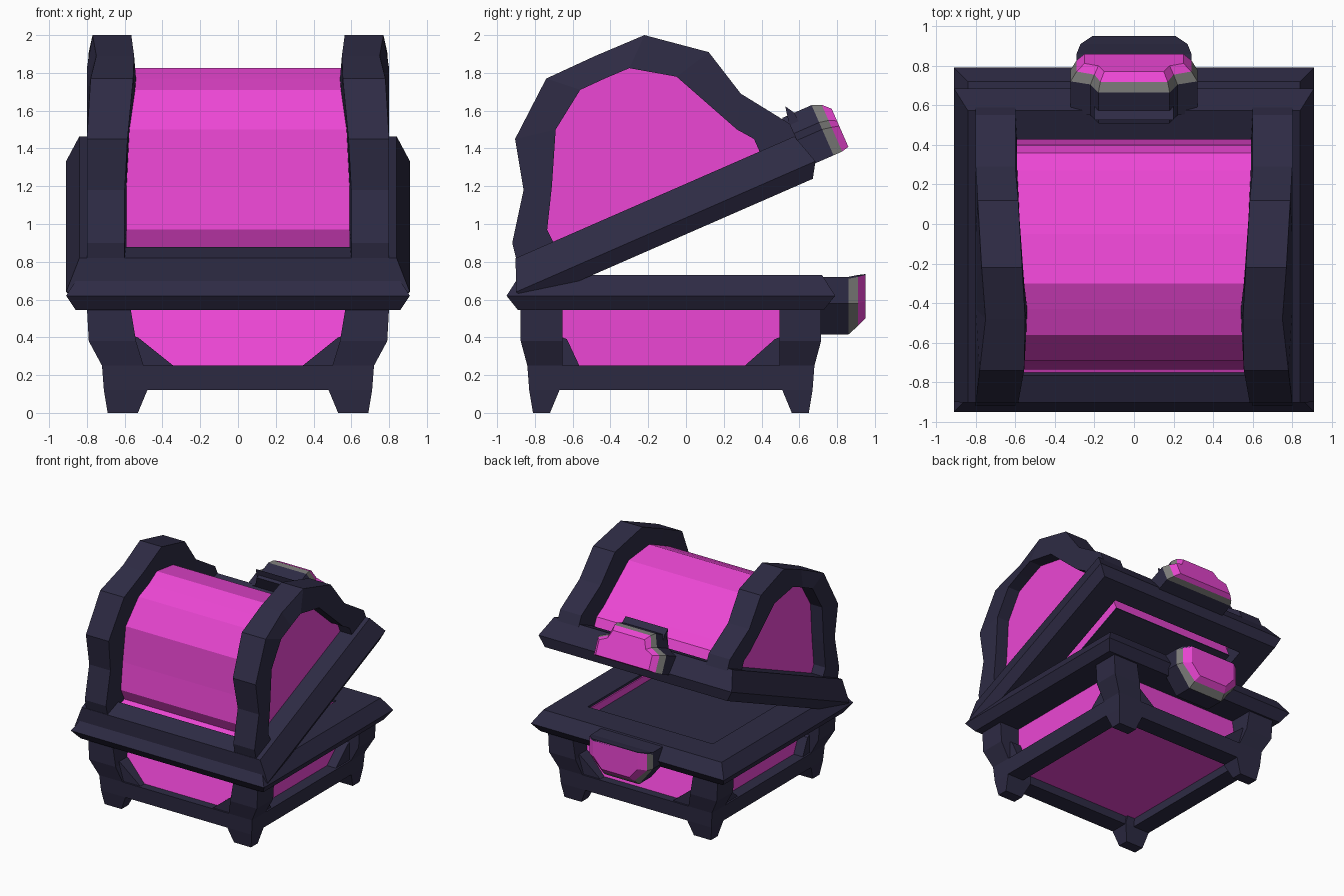
import bpy, bmesh, math
from mathutils import Matrix, Vector

if "Cube" in bpy.data.objects:
    bpy.data.objects.remove(bpy.data.objects["Cube"])


def material(name, rgb):
    m = bpy.data.materials.new(name)
    m.diffuse_color = (*rgb, 1)
    m.use_nodes = True
    m.node_tree.nodes["Principled BSDF"].inputs["Base Color"].default_value = m.diffuse_color
    return m


DARK = material("dark_trim", (0.027, 0.024, 0.058))
PINK = material("pink_panel", (0.84, 0.062, 0.66))
GREY = material("grey_metal", (0.21, 0.21, 0.20))
CY = -0.08  # middle of the base in y
# lid space: x, u along the lid, v out of the lid
LID = Matrix.Translation((0, -0.90, 0.64)) @ Matrix.Rotation(math.radians(23.6), 4, 'X')
BASE = Matrix.Translation((0, CY, 0))


def loft(name, loops, mat, M=Matrix(), ring=False):
    """Skin equal-sized loops of points; cap the ends or join last to first."""
    bm = bmesh.new()
    rows = [[bm.verts.new(M @ Vector(p)) for p in loop] for loop in loops]
    n = len(rows[0])
    pairs = list(zip(rows, rows[1:]))
    if ring:
        pairs.append((rows[-1], rows[0]))
    else:
        bm.faces.new(rows[0])
        bm.faces.new(rows[-1])
    for a, b in pairs:
        for i in range(n):
            j = (i + 1) % n
            bm.faces.new((a[i], a[j], b[j], b[i]))
    bmesh.ops.recalc_face_normals(bm, faces=bm.faces)
    me = bpy.data.meshes.new(name)
    bm.to_mesh(me)
    bm.free()
    me.materials.append(mat)
    ob = bpy.data.objects.new(name, me)
    bpy.context.collection.objects.link(ob)
    return ob


def rect(x0, x1, y0, y1, z):
    return [(x0, y0, z), (x1, y0, z), (x1, y1, z), (x0, y1, z)]


def crect(hx, hy, z):
    return rect(-hx, hx, -hy, hy, z)


def prism(name, profile, x0, x1, mat, M=Matrix()):
    """Extrude a (y, z) profile along x."""
    return loft(name, [[(x, y, z) for y, z in profile] for x in (x0, x1)], mat, M)


# ---- base ----
loft("base_body", [crect(.62, .69, .19), crect(.62, .69, .25), crect(.62, .58, .57)], PINK, BASE)
loft("bottom_frame", [crect(.71, .75, .12), crect(.72, .76, .25), crect(.56, .60, .25),
                      crect(.56, .60, .12)], DARK, BASE, ring=True)
loft("base_rim", [crect(.86, .81, .545), crect(.91, .87, .62), crect(.84, .80, .73),
                  crect(.59, .56, .73), crect(.59, .56, .545)], DARK, BASE, ring=True)
loft("base_lining", [crect(.60, .57, .60), crect(.60, .57, .71), crect(.58, .55, .71),
                     crect(.58, .55, .60)], PINK, BASE, ring=True)
loft("base_inner_plate", [crect(.59, .56, .61), crect(.59, .56, .65)], DARK, BASE)

# corner posts with feet, and the gussets beside them
post = [(.53, .69, .64, .73, 0), (.48, .71, .59, .75, .12), (.50, .72, .575, .76, .25),
        (.54, .79, .575, .795, .38), (.57, .80, .575, .795, .56)]
for sx in (-1, 1):
    for sy in (-1, 1):
        loft("corner_post", [rect(sx * a, sx * b, sy * c, sy * d, z) for a, b, c, d, z in post],
             DARK, BASE)
        front = [(.33, .24), (.56, .24), (.56, .41), (.53, .40)]
        loft("front_gusset", [[(sx * x, sy * h, z) for x, z in front] for h in (.60, .745)],
             DARK, BASE)
        lo = .38 if sy > 0 else .48
        side = [(lo, .24), (.60, .24), (.60, .41), (.55, .39)]
        loft("side_gusset", [[(sx * x, sy * h, z) for h, z in side] for x in (.58, .705)],
             DARK, BASE)

# ---- lid ----
loft("lid_rim", [rect(-.86, .86, .05, 1.68, -.08), rect(-.91, .91, 0, 1.73, 0),
                 rect(-.84, .84, .07, 1.68, .165), rect(-.63, .63, .22, 1.52, .165),
                 rect(-.63, .63, .22, 1.52, -.08)], DARK, LID, ring=True)
# shallow plug under the lid: pink sides, dark bottom
loft("lid_plug", [rect(-.57, .57, .27, 1.46, -.07), rect(-.57, .57, .27, 1.46, .07),
                  rect(-.64, .64, .20, 1.53, .07), rect(-.64, .64, .20, 1.53, .13)], PINK, LID)
loft("lid_plug_bottom", [rect(-.57, .57, .27, 1.46, -.08), rect(-.57, .57, .27, 1.46, -.07)],
     DARK, LID)

outer = [(-.89, .78), (-.92, .90), (-.86, 1.18), (-.905, 1.45), (-.74, 1.77), (-.48, 1.89),
         (-.22, 2.0), (.12, 1.91), (.29, 1.69), (.55, 1.53), (.60, 1.42)]
inner = [(-.68, .86), (-.735, .97), (-.71, 1.20), (-.69, 1.50), (-.56, 1.71), (-.43, 1.77),
         (-.30, 1.825), (-.05, 1.78), (.27, 1.50), (.36, 1.45), (.40, 1.36)]
# inside x, outside x at the outer edge, outside x at the inner edge
widths = [(.60, .80, .80)] * 3 + [(.585, .80, .80), (.555, .78, .80), (.55, .75, .80),
                                  (.565, .77, .80), (.585, .79, .80)] + [(.60, .80, .80)] * 3
prism("lid_barrel", inner, -.69, .69, PINK)
for s in (-1, 1):
    loft("lid_arch", [[(s * a, *o), (s * b, *o), (s * c, *i), (s * (a - .01), *i)]
                      for o, i, (a, b, c) in zip(outer, inner, widths)], DARK)


# ---- locks: stacked dark, grey and pink layers ----
def lock(name, layers, M):
    for part, mat, loops in layers:
        loft(name + part, [[(x, d, z) for x, z in half] + [(-x, d, z) for x, z in half[::-1]]
                           for d, half in loops], mat, M)


b0 = [(.29, .71), (.29, .58), (.16, .415)]
b1 = [(.27, .72), (.27, .58), (.15, .46)]
b2 = [(.21, .73), (.21, .59), (.13, .50)]
lock("base_lock", [("_mount", DARK, [(.70, b0), (.86, b0)]),
                   ("_band", GREY, [(.86, b0), (.91, b1)]),
                   ("_plate", PINK, [(.91, b1), (.95, b2)]),
                   ("_top", DARK, [(.72, [(.29, .70), (.29, .72)]), (.86, [(.29, .70), (.29, .72)]),
                                   (.91, [(.27, .71), (.27, .73)]),
                                   (.95, [(.21, .72), (.21, .735)])])], Matrix())
l0 = [(.32, -.01), (.32, .14), (.22, .18), (.18, .28)]
l1 = [(.29, -.01), (.29, .13), (.20, .17), (.17, .26)]
l2 = [(.25, 0), (.25, .12), (.18, .15), (.15, .22)]
lock("lid_lock", [("_mount", DARK, [(1.66, l0), (1.83, l0)]),
                  ("_band", GREY, [(1.83, l0), (1.88, l1)]),
                  ("_plate", PINK, [(1.88, l1), (1.92, l2)])], LID)
prism("lid_lock_tab", [(1.66, .14), (1.74, .14), (1.73, .28), (1.70, .33)], -.2, .2, DARK, LID)
